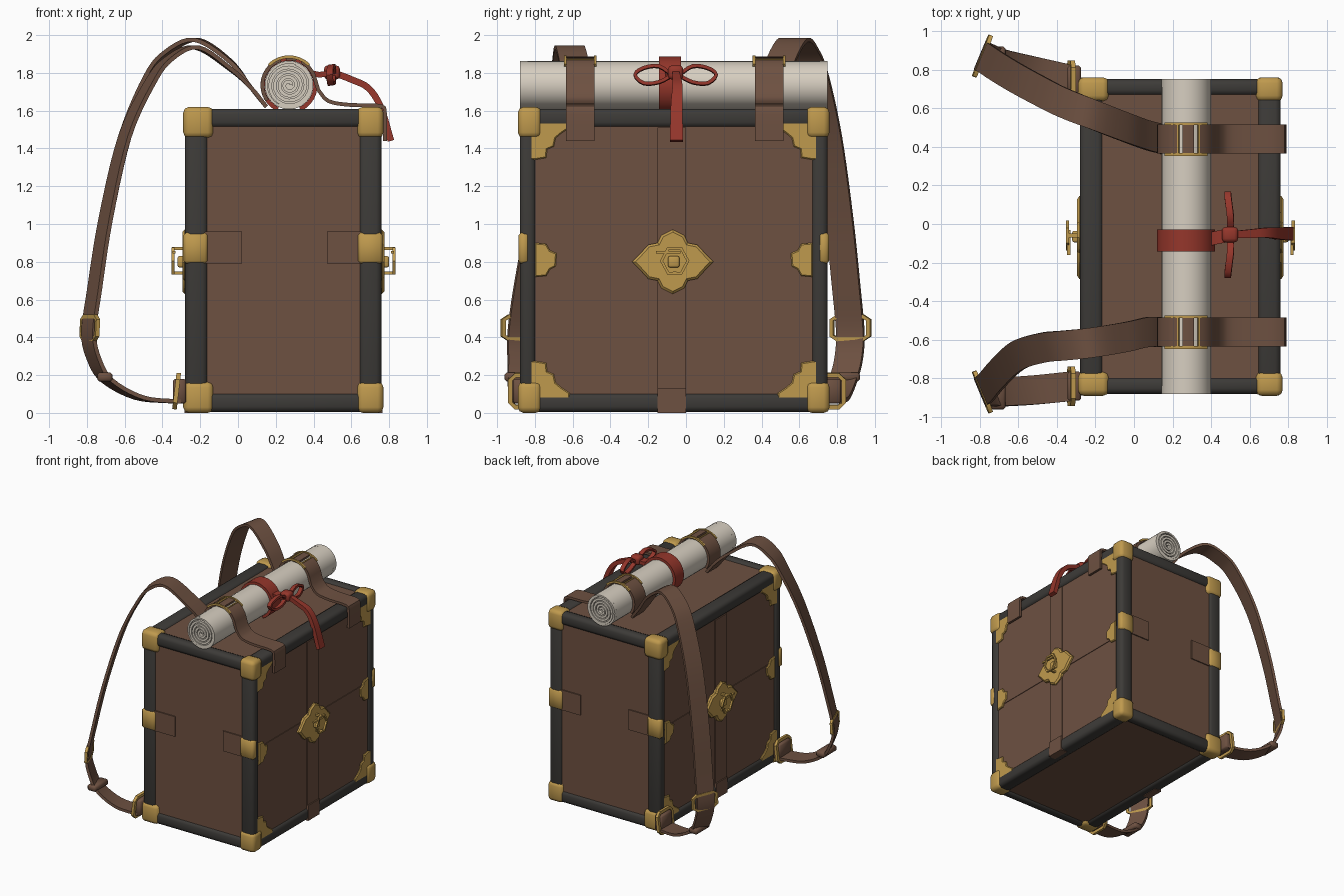
import bpy, bmesh, math
from mathutils import Vector

if "Cube" in bpy.data.objects:
    bpy.data.objects.remove(bpy.data.objects["Cube"])

def material(name, r, g, b):
    m = bpy.data.materials.new(name)
    m.diffuse_color = (r, g, b, 1)
    m.use_nodes = True
    m.node_tree.nodes["Principled BSDF"].inputs["Base Color"].default_value = m.diffuse_color
    return m

LEATHER = material("brown leather", 0.155, 0.082, 0.053)
TRIM = material("charcoal trim", 0.046, 0.043, 0.039)
BRASS = material("brass", 0.52, 0.32, 0.075)
PAPER = material("cream paper", 0.68, 0.62, 0.53)
RED = material("red ribbon", 0.30, 0.037, 0.024)

# Case extents
X0, X1, Y0, Y1, Z0, Z1 = -0.28, 0.76, -0.88, 0.75, 0.005, 1.61
CX, CY = (X0 + X1) / 2, (Y0 + Y1) / 2

def finish(name, bm, mat, angle=35):
    bmesh.ops.recalc_face_normals(bm, faces=bm.faces)
    me = bpy.data.meshes.new(name)
    bm.to_mesh(me)
    bm.free()
    me.materials.append(mat)
    me.shade_smooth()
    me.set_sharp_from_angle(angle=math.radians(angle))
    ob = bpy.data.objects.new(name, me)
    bpy.context.collection.objects.link(ob)
    return ob

def box(name, lo, hi, mat, bevel=0.0, seg=2):
    bm = bmesh.new()
    bmesh.ops.create_cube(bm, size=1)
    for v in bm.verts:
        v.co = Vector([(a + b) / 2 + c * (b - a) for a, b, c in zip(lo, hi, v.co)])
    if bevel:
        bmesh.ops.bevel(bm, geom=bm.edges[:], offset=bevel, segments=seg,
                        affect='EDGES', profile=0.5)
    return finish(name, bm, mat, 50 if bevel else 35)

def plate(name, yz, x_in, x_out, mat, bevel=0.0):
    """Flat outline in the side plane, extruded along x."""
    bm = bmesh.new()
    f = bm.faces.new([bm.verts.new((x_in, y, z)) for y, z in yz])
    ext = bmesh.ops.extrude_face_region(bm, geom=[f])['geom']
    top = [v for v in ext if isinstance(v, bmesh.types.BMVert)]
    for v in top:
        v.co.x = x_out
    if bevel:
        edges = [e for e in bm.edges if all(v in top for v in e.verts)]
        bmesh.ops.bevel(bm, geom=edges, offset=bevel, segments=1, affect='EDGES')
    return finish(name, bm, mat)

def smooth_path(pts, n=5):
    """Catmull-Rom through the points."""
    p = [Vector(q) for q in pts]
    p = [2 * p[0] - p[1]] + p + [2 * p[-1] - p[-2]]
    out = []
    for i in range(1, len(p) - 2):
        a, b, c, d = p[i - 1:i + 3]
        for k in range(n):
            t = k / n
            out.append(0.5 * (2 * b + (c - a) * t + (2 * a - 5 * b + 4 * c - d) * t * t
                              + (3 * b - a - 3 * c + d) * t ** 3))
    return out + [p[-2]]

def sweep(name, pts, wdir, w, t, mat, closed=False):
    """Rectangular section; wdir and w may be functions of the path fraction."""
    p = [Vector(q) for q in pts]
    n = len(p)
    bm = bmesh.new()
    rings = []
    for i, c in enumerate(p):
        a = p[(i - 1) % n] if closed or i else c
        b = p[(i + 1) % n] if closed or i < n - 1 else c
        u = i / (n - 1)
        wd = Vector(wdir(u) if callable(wdir) else wdir).normalized()
        ww = w(u) if callable(w) else w
        nn = (b - a).normalized().cross(wd).normalized()
        rings.append([bm.verts.new(c + wd * sx * ww / 2 + nn * sy * t / 2)
                      for sx, sy in ((-1, -1), (1, -1), (1, 1), (-1, 1))])
    for i in range(n if closed else n - 1):
        r, s = rings[i], rings[(i + 1) % n]
        for k in range(4):
            bm.faces.new((r[k], r[(k + 1) % 4], s[(k + 1) % 4], s[k]))
    if not closed:
        bm.faces.new(rings[0])
        bm.faces.new(rings[-1])
    return finish(name, bm, mat)

def frame(name, c, u, v, hu, hv, t=0.022):
    """Rectangular buckle frame."""
    c, u, v = Vector(c), Vector(u).normalized(), Vector(v).normalized()
    pts = [c + u * hu * a + v * hv * b for a, b in
           ((-1, -.7), (-.7, -1), (.7, -1), (1, -.7), (1, .7), (.7, 1), (-.7, 1), (-1, .7))]
    return sweep(name, pts, u.cross(v), t, t, BRASS, closed=True)

# Leather case
I = 0.015
box("case_body", (X0 + I, Y0 + I, Z0 + I), (X1 - I, Y1 - I, Z1 - I), LEATHER)

# Dark edge bars, brass corner caps
BX, BY, BZ = 0.12, 0.085, 0.10
xs, ys, zs = ((X0, X0 + BX), (X1 - BX, X1)), ((Y0, Y0 + BY), (Y1 - BY, Y1)), ((Z0, Z0 + BZ), (Z1 - BZ, Z1))
for i in (0, 1):
    for j in (0, 1):
        box("upright_trim", (xs[i][0], ys[j][0], Z0), (xs[i][1], ys[j][1], Z1), TRIM, 0.028)
        box("side_trim", (xs[i][0], Y0, zs[j][0]), (xs[i][1], Y1, zs[j][1]), TRIM, 0.028)
        box("end_trim", (X0, ys[i][0], zs[j][0]), (X1, ys[i][1], zs[j][1]), TRIM, 0.028)
        for k in (0, 1):
            o = 0.01
            cx = (X0 - o, X0 + 0.15) if i == 0 else (X1 - 0.13, X1 + o)
            cy = (Y0 - o, Y0 + 0.115) if j == 0 else (Y1 - 0.115, Y1 + o)
            cz = (0, 0.165) if k == 0 else (Z1 - 0.155, Z1 + o)
            box("corner_cap", (cx[0], cy[0], cz[0]), (cx[1], cy[1], cz[1]), BRASS, 0.03)

# Ends: brass clasp plates on the uprights and short leather tabs
for y, s in ((Y0, -1), (Y1, 1)):
    a, b = sorted((y - s * 0.05, y + s * 0.008))
    for x0, x1 in ((X0 - 0.008, X0 + BX), (X1 - BX - 0.005, X1 + 0.006)):
        box("upright_clasp", (x0, a, 0.79), (x1, b, 0.955), BRASS, 0.015, 1)
    a, b = sorted((y - s * 0.03, y - s * 0.006))
    for x0, x1 in ((X0 + 0.1, 0.02), (0.47, X1 - 0.1)):
        box("end_tab", (x0, a, 0.79), (x1, b, 0.96), LEATHER)

# Large sides: straps, corner plates, mid plates and lock
corner = [(0.02, 0.02), (0.26, 0.02), (0.265, 0.10), (0.22, 0.13), (0.19, 0.155), (0.18, 0.20),
          (0.145, 0.215), (0.14, 0.26), (0.08, 0.27), (0.02, 0.27)]
mid = [(0.08, -0.09), (0.14, -0.085), (0.16, -0.05), (0.19, -0.035), (0.195, 0.035),
       (0.16, 0.05), (0.14, 0.085), (0.08, 0.09)]
quarter = [(0.215, 0), (0.18, 0.035), (0.13, 0.09), (0.08, 0.10), (0.06, 0.14), (0, 0.17)]
flower = (quarter + [(-a, b) for a, b in quarter[-2::-1]]
          + [(-a, -b) for a, b in quarter[1:]] + [(a, -b) for a, b in quarter[-2:0:-1]])
for s in (1, -1):
    X = lambda d: CX + s * (0.52 + d)
    def side_box(name, d0, d1, y0, y1, z0, z1, mat, bevel=0):
        a, b = sorted((X(d0), X(d1)))
        box(name, (a, y0, z0), (b, y1, z1), mat, bevel)
    side_box("vertical_band", -0.03, -0.005, -0.15, 0.0, 0.1, Z1 - BZ, LEATHER)
    side_box("vertical_band_end", -0.06, 0.004, -0.15, 0.0, 0.0, 0.13, LEATHER)
    side_box("horizontal_band", -0.03, -0.01, Y0 + 0.08, Y1 - 0.08, 0.75, 0.86, LEATHER)
    for yy, sy in ((Y0, 1), (Y1, -1)):
        for zz, sz in ((Z0, 1), (Z1, -1)):
            plate("corner_plate", [(yy + sy * a, zz + sz * b) for a, b in corner],
                  X(-0.03), X(-0.002), BRASS, 0.006)
        plate("mid_plate", [(yy + sy * a, 0.81 + b) for a, b in mid], X(-0.03), X(0), BRASS, 0.006)
    plate("lock_plate", [(-0.07 + a, 0.80 + b) for a, b in flower], X(-0.03), X(0.015), BRASS, 0.012)
    side_box("lock_hub", 0, 0.04, -0.095, -0.035, 0.77, 0.83, BRASS, 0.01)
    ring = [(X(0.065), -0.06 + 0.07 * math.cos(k * math.pi / 3), 0.805 + 0.075 * math.sin(k * math.pi / 3))
            for k in range(6)]
    sweep("lock_ring", ring, (1, 0, 0), 0.016, 0.016, BRASS, closed=True)
    for z in (0.74, 0.87):
        side_box("lock_ring_post", 0, 0.07, -0.07, -0.05, z - 0.008, z + 0.008, BRASS)
    side_box("lock_toggle", 0.05, 0.066, -0.16, -0.03, 0.845, 0.858, BRASS)

# Rolled paper
SX, SZ, R = 0.27, 1.735, 0.128
def arc(a0, a1, r, y, n=12):
    return [(SX + r * math.cos(math.radians(a0 + (a1 - a0) * k / n)), y,
             SZ + r * math.sin(math.radians(a0 + (a1 - a0) * k / n))) for k in range(n + 1)]
bm = bmesh.new()
bmesh.ops.create_cone(bm, cap_ends=True, segments=28, radius1=R, radius2=R, depth=Y1 - Y0 - 0.05)
for v in bm.verts:
    v.co = Vector((SX + v.co.x, CY + v.co.z, SZ + v.co.y))
finish("scroll", bm, PAPER)
for y in (Y0 + 0.02, Y1 - 0.02):
    spiral = []
    for k in range(85):
        a, r = k * math.tau / 20, 0.012 + (R - 0.022) * k / 84
        spiral.append((SX + r * math.cos(a), y, SZ + r * math.sin(a)))
    sweep("scroll_coil", spiral, (0, 1, 0), 0.04, 0.018, PAPER)
    sweep("scroll_rim", arc(0, 350, R - 0.007, y, 28), (0, 1, 0), 0.04, 0.014, PAPER, closed=True)

# Red ribbon, knot, bow and tail
sweep("ribbon_band", arc(-65, 245, R + 0.012, -0.085, 26), (0, 1, 0), 0.115, 0.022, RED)
sweep("ribbon_link", [(0.38, -0.08, 1.80), (0.43, -0.07, 1.79), (0.50, -0.055, 1.80)], (0, 1, 0), 0.07, 0.03, RED)
box("ribbon_knot", (0.455, -0.095, 1.765), (0.54, -0.015, 1.84), RED, 0.02)
for s in (1, -1):
    loop = [(0.50, 0.02, 1.79), (0.50, 0.09, 1.835), (0.49, 0.17, 1.825), (0.485, 0.215, 1.79),
            (0.49, 0.17, 1.745), (0.50, 0.09, 1.75), (0.50, 0.02, 1.785)]
    sweep("bow_loop", smooth_path([(x, -0.055 + s * y, z) for x, y, z in loop], 3),
          (1, 0, 0.15), 0.035, 0.018, RED)
tail = [(0.51, -0.055, 1.80), (0.60, -0.05, 1.765), (0.69, -0.045, 1.72), (0.755, -0.05, 1.62), (0.81, -0.05, 1.44)]
sweep("ribbon_tail", smooth_path(tail, 4), (0, 1, 0), lambda u: 0.035 + 0.035 * u,
      0.035, RED)

# Shoulder straps: x, z, then y for the near strap and the far strap
route = [(0.15, 1.62, -0.56, 0.44), (0.07, 1.72, -0.56, 0.46), (-0.04, 1.86, -0.585, 0.50),
         (-0.22, 1.975, -0.615, 0.57), (-0.37, 1.91, -0.63, 0.63), (-0.47, 1.78, -0.64, 0.68),
         (-0.60, 1.46, -0.68, 0.75), (-0.70, 1.03, -0.77, 0.81), (-0.76, 0.65, -0.84, 0.85),
         (-0.79, 0.42, -0.87, 0.87), (-0.76, 0.28, -0.87, 0.86), (-0.69, 0.17, -0.87, 0.83),
         (-0.52, 0.08, -0.86, 0.79), (-0.32, 0.06, -0.84, 0.745)]
for s, col, yc, by in ((-1, 2, -0.56, -0.84), (1, 3, 0.44, 0.745)):
    drop = 0.04 if s < 0 else 0.0
    pts = [(q[0], q[col], q[1] - (drop if 1.75 < q[1] else 0)) for q in route]
    sweep("shoulder_strap", smooth_path(pts),
          lambda u: (s * 0.42 * math.sin(math.pi * min(1, max(0, (u - 0.1) / 1.15))), 1, 0),
          0.155, 0.022, LEATHER)
    # Strap over the scroll and down the side of the case
    down = [(0.778, yc, 1.44), (0.778, yc, 1.58), (0.755, yc, 1.625), (0.60, yc, 1.63),
            (0.48, yc, 1.65), (0.425, yc, 1.71)]
    sweep("scroll_strap_front", smooth_path(down, 3) + arc(15, 62, R + 0.013, yc, 6), (0, 1, 0), 0.15, 0.02, LEATHER)
    sweep("scroll_strap_tab", arc(74, 97, R + 0.013, yc, 3), (0, 1, 0), 0.15, 0.02, LEATHER)
    sweep("scroll_strap_back", arc(108, 215, R + 0.013, yc, 9), (0, 1, 0), 0.15, 0.02, LEATHER)
    for e in (-0.08, 0.08):
        sweep("scroll_buckle_rail", arc(45, 135, R + 0.022, yc + e, 8), (0, 1, 0), 0.014, 0.016, BRASS)
    for a in (64, 106):
        sweep("scroll_buckle_bar", arc(a - 1.5, a + 1.5, R + 0.02, yc, 2), (0, 1, 0), 0.16, 0.014, BRASS)
    # Adjuster buckle, keeper loop and base buckle
    wd = Vector((s * 0.40, 1, 0)).normalized()
    frame("adjuster_buckle", (-0.785, s * 0.87, 0.45), wd, (0.05, 0, 1), 0.105, 0.06)
    box("strap_keeper", (-0.745, pts[11][1] - 0.09, 0.165), (-0.665, pts[11][1] + 0.09, 0.215), LEATHER, 0.012, 1)
    frame("base_buckle", (-0.325, by, 0.115), (0, 1, 0), (0.12, 0, 1), 0.09, 0.085, 0.024)
    box("base_strap_tab", (-0.345, by - 0.075, 0.05), (-0.275, by + 0.075, 0.18), LEATHER, 0.01, 1)
